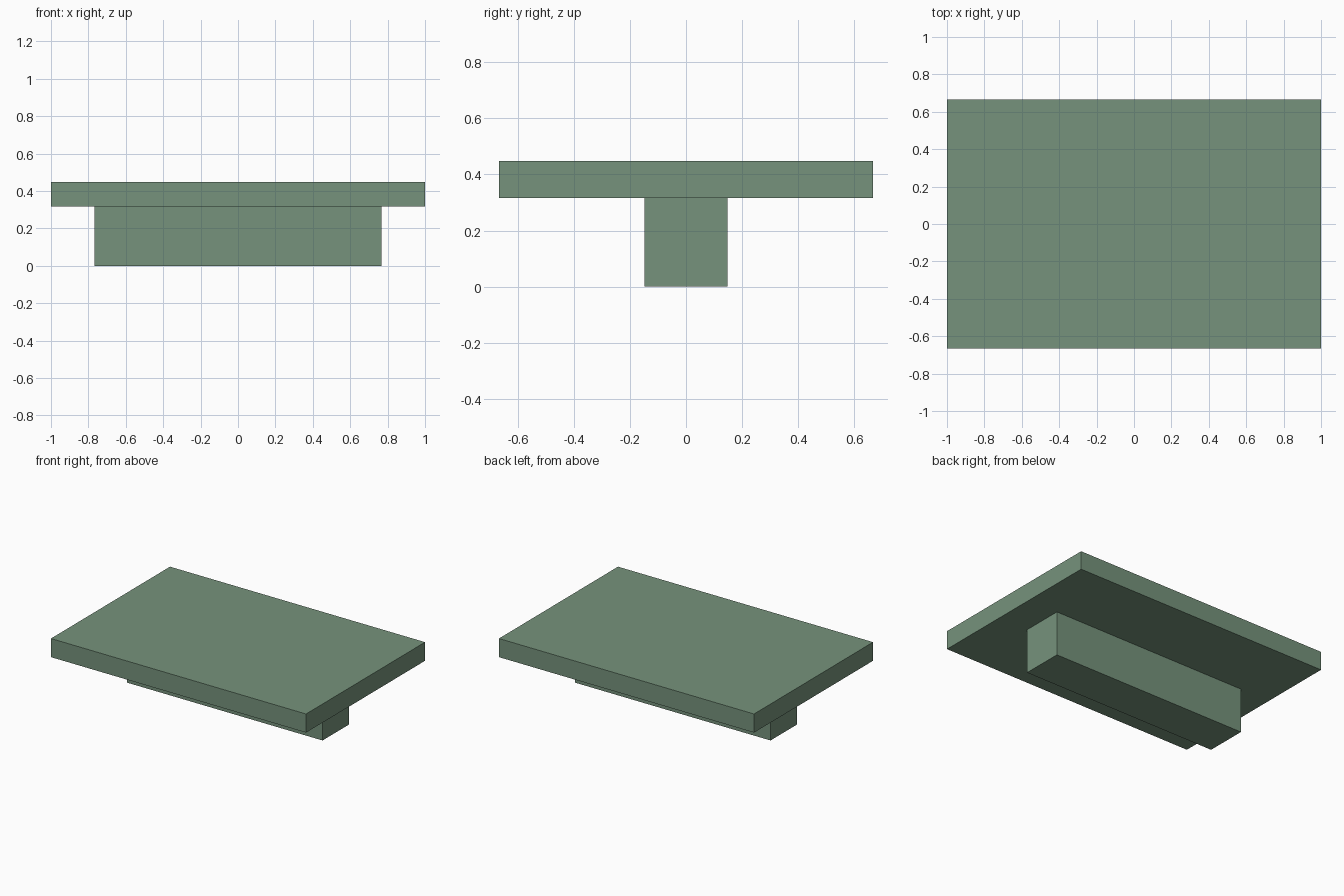
import bpy

if "Cube" in bpy.data.objects:
    bpy.data.objects.remove(bpy.data.objects["Cube"])

green = bpy.data.materials.new("muted_green")
green.diffuse_color = (0.18, 0.29, 0.20, 1.0)
green.use_nodes = True
green.node_tree.nodes["Principled BSDF"].inputs["Base Color"].default_value = green.diffuse_color


def box(name, width, depth, z_low, z_high):
    """Box centred on x and y, spanning z_low to z_high."""
    bpy.ops.mesh.primitive_cube_add(size=1, location=(0, 0, (z_low + z_high) / 2))
    obj = bpy.context.object
    obj.name = name
    obj.scale = (width, depth, z_high - z_low)
    bpy.ops.object.transform_apply(location=False, rotation=False, scale=True)
    obj.data.materials.append(green)
    return obj


JOIN_Z = 0.316

# Plinth under the slab
box("pedestal", 1.534, 0.297, 0.0, JOIN_Z)

# Broad table slab
box("table_top", 2.0, 1.333, JOIN_Z, 0.448)
